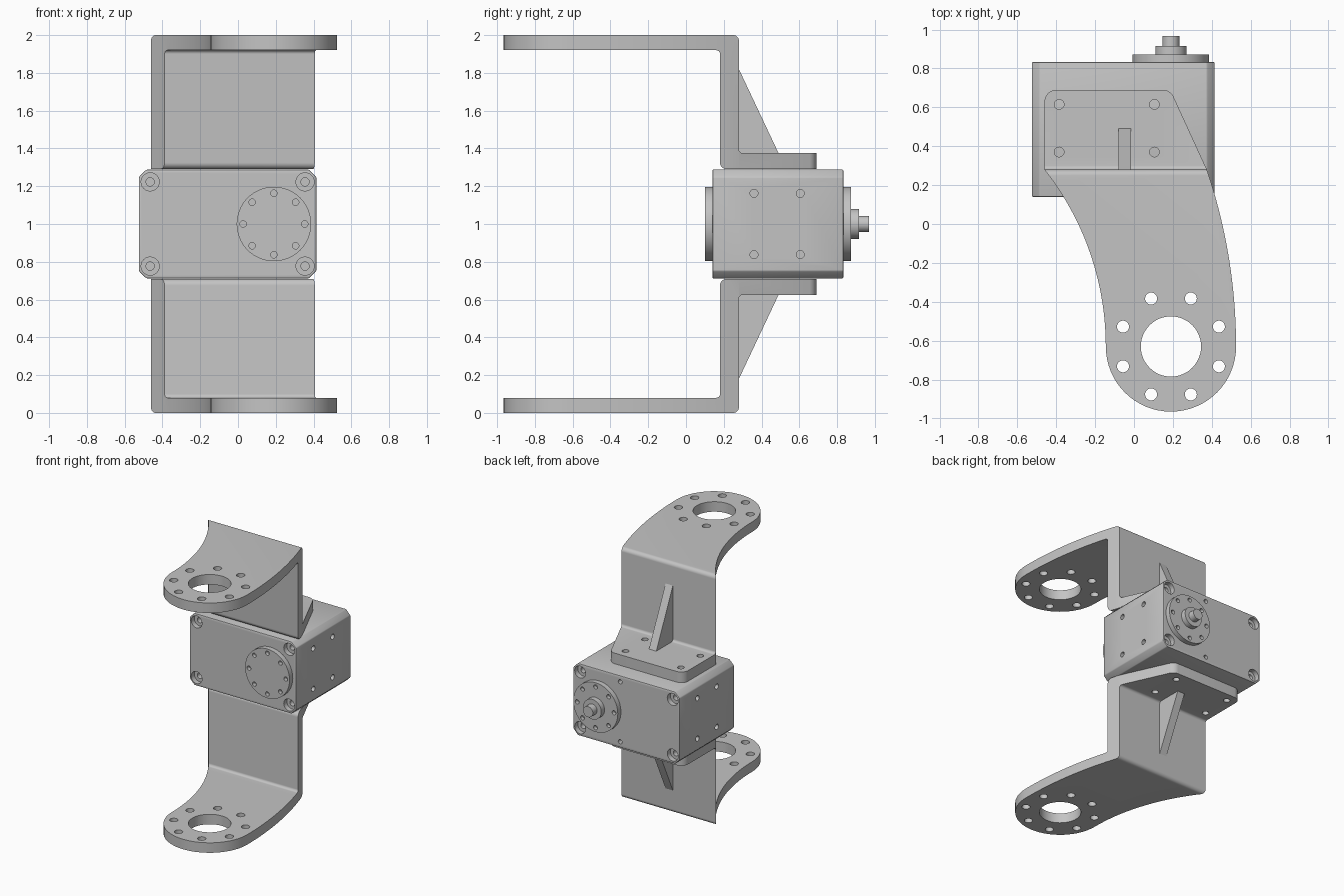
import bpy, bmesh
from math import pi, cos, sin, sqrt, tan, radians
from mathutils import Vector

if "Cube" in bpy.data.objects:
    bpy.data.objects.remove(bpy.data.objects["Cube"])

grey = bpy.data.materials.new("plain_grey")
grey.use_nodes = True
COLOUR = (0.55, 0.55, 0.55, 1)
grey.diffuse_color = COLOUR
grey.node_tree.nodes["Principled BSDF"].inputs["Base Color"].default_value = COLOUR


def circle(x, y, r, n=32):
    return [(x + r * cos(2 * pi * i / n), y + r * sin(2 * pi * i / n)) for i in range(n)]


def hole_ring(x, y, ring, r, start=0.0):
    """Eight small circles spaced evenly around a centre."""
    return [circle(x + ring * cos(start + i * pi / 4), y + ring * sin(start + i * pi / 4), r, 20)
            for i in range(8)]


def rounded(corners, steps=6):
    """Polygon from (u, v, radius) corners, with round fillets."""
    out = []
    for i, (u, v, r) in enumerate(corners):
        p = Vector((u, v))
        if r == 0:
            out.append(p)
            continue
        a = (Vector(corners[i - 1][:2]) - p).normalized()
        b = (Vector(corners[(i + 1) % len(corners)][:2]) - p).normalized()
        half = a.angle(b) / 2
        centre = p + (a + b).normalized() * r / sin(half)
        start, end = p + a * r / tan(half) - centre, p + b * r / tan(half) - centre
        out += [centre + start.lerp(end, s / steps).normalized() * r for s in range(steps + 1)]
    return out


def solid(name, prisms):
    """Object made of straight prisms: (outline, axis, low, high)."""
    place = {"x": lambda u, v, h: (h, u, v),
             "y": lambda u, v, h: (u, h, v),
             "z": lambda u, v, h: (u, v, h)}
    bm = bmesh.new()
    for outline, axis, low, high in prisms:
        put = place[axis]
        lower = [bm.verts.new(put(u, v, low)) for u, v in outline]
        upper = [bm.verts.new(put(u, v, high)) for u, v in outline]
        bm.faces.new(lower)
        bm.faces.new(upper)
        for i in range(len(lower)):
            bm.faces.new((lower[i - 1], lower[i], upper[i], upper[i - 1]))
    bmesh.ops.recalc_face_normals(bm, faces=bm.faces)
    mesh = bpy.data.meshes.new(name)
    bm.to_mesh(mesh)
    bm.free()
    mesh.materials.append(grey)
    obj = bpy.data.objects.new(name, mesh)
    bpy.context.collection.objects.link(obj)
    return obj


def apply(obj):
    bpy.context.view_layer.update()
    graph = bpy.context.evaluated_depsgraph_get()
    mesh = bpy.data.meshes.new_from_object(obj.evaluated_get(graph))
    obj.modifiers.clear()
    obj.data = mesh


def boolean(obj, cutter, operation="DIFFERENCE"):
    mod = obj.modifiers.new("cut", "BOOLEAN")
    mod.operation, mod.solver, mod.object = operation, "EXACT", cutter
    apply(obj)
    bpy.data.objects.remove(cutter)


def smooth(obj):
    obj.data.shade_smooth()
    obj.data.set_sharp_from_angle(angle=radians(30))


def mirror_down(obj, name):
    """Copy mirrored about the middle height."""
    twin = obj.copy()
    twin.data = obj.data.copy()
    twin.name = name
    for v in twin.data.vertices:
        v.co.z = 2 - v.co.z
    twin.data.flip_normals()
    bpy.context.collection.objects.link(twin)
    smooth(twin)


# Bracket: bent side profile trimmed by the plan outline
AX, AY, AR = 0.19, -0.63, 0.335
BEND = 0.28


def sweep(radius, y):
    return radius - sqrt(radius ** 2 - (y - AY) ** 2)


levels = [AY + (BEND - AY) * i / 16 for i in range(17)]
plan = [(AX + AR - sweep(2.83, y), y) for y in levels]
foot = rounded([(0.375, BEND, 0), (0.187, 0.69, 0.06), (-0.46, 0.69, 0.06), (-0.46, BEND, 0)])
plan += [tuple(p) for p in foot[1:-1]]
plan += [(AX - AR - sweep(1.47, y), y) for y in reversed(levels)]
plan += [(AX + AR * cos(pi + pi * i / 32), AY + AR * sin(pi + pi * i / 32)) for i in range(1, 32)]

profile = rounded([(-1.2, 2, 0), (BEND, 2, 0.03), (BEND, 1.375, 0.02), (0.8, 1.375, 0),
                   (0.8, 1.29, 0), (0.18, 1.29, 0.035), (0.18, 1.92, 0.02), (-1.2, 1.92, 0)])
bracket = solid("upper_bracket", [(profile, "x", -1, 1)])
boolean(bracket, solid("plan_cutter", [(plan, "z", 1, 2.5)]), "INTERSECT")

# Bracket holes: arm bore, bolt ring and foot holes
bores = [(circle(AX, AY, 0.155, 48), "z", 1.7, 2.2)]
bores += [(c, "z", 1.7, 2.2) for c in hole_ring(AX, AY, 0.267, 0.031, pi / 8)]
bores += [(circle(x, y, 0.025, 20), "z", 1.2, 1.5) for x in (-0.385, 0.105) for y in (0.37, 0.615)]
boolean(bracket, solid("bore_cutter", bores))
smooth(bracket)
mirror_down(bracket, "lower_bracket")

# Stiffening rib behind each bracket wall
rib = solid("upper_rib", [([(0.27, 1.36), (0.495, 1.36), (0.49, 1.375), (0.28, 1.82), (0.27, 1.82)],
                           "x", -0.08, -0.015)])
mirror_down(rib, "lower_rib")

# Motor housing with chamfered long edges
L, R, B, T, C = -0.525, 0.415, 0.712, 1.288, 0.04
FRONT, BACK = 0.14, 0.833
outline = [(L + C, B), (R - C, B), (R, B + C), (R, T - C),
           (R - C, T), (L + C, T), (L, T - C), (L, B + C)]
housing = solid("motor_housing", [(outline, "y", FRONT, BACK)])
bevel = housing.modifiers.new("edge", "BEVEL")
bevel.width, bevel.segments = 0.006, 2
apply(housing)

# Recessed corner screws, then side and rear mounting holes
corners = [(x, z) for x in (-0.465, 0.355) for z in (0.777, 1.223)]
sides = [(FRONT - 0.05, FRONT, 1), (BACK + 0.05, BACK, -1)]
for radius, depth in ((0.048, 0.04), (0.022, 0.08)):
    cuts = []
    for x, z in corners:
        for outside, face, inward in sides:
            low, high = sorted((outside, face + inward * depth))
            cuts.append((circle(x, z, radius, 24), "y", low, high))
    boolean(housing, solid("screw_cutter", cuts))
cuts = [(circle(y, z, 0.021, 20), "x", low, high)
        for y in (0.36, 0.605) for z in (0.838, 1.162)
        for low, high in ((L - 0.05, L + 0.04), (R - 0.04, R + 0.05))]
cuts += [(circle(0.0, z, 0.017, 20), "y", BACK - 0.04, BACK + 0.05) for z in (0.76, 1.24)]
boolean(housing, solid("mount_cutter", cuts))
smooth(housing)

# Output discs front and back, each with a ring of blind holes
DX, DZ = 0.19, 1.0
for name, low, high, cut_low, cut_high in (
        ("front_disc", 0.1, FRONT + 0.002, 0.05, 0.13),
        ("back_disc", BACK - 0.002, 0.873, 0.843, 0.92)):
    disc = solid(name, [(circle(DX, DZ, 0.197, 64), "y", low, high)])
    holes = [(c, "y", cut_low, cut_high) for c in hole_ring(DX, DZ, 0.163, 0.017)]
    boolean(disc, solid("disc_cutter", holes))
    smooth(disc)

# Rear collar and shaft
smooth(solid("rear_collar", [(circle(DX, DZ, 0.08, 40), "y", 0.87, 0.915)]))
smooth(solid("rear_shaft", [(circle(DX, DZ, 0.043, 32), "y", 0.91, 0.968)]))
